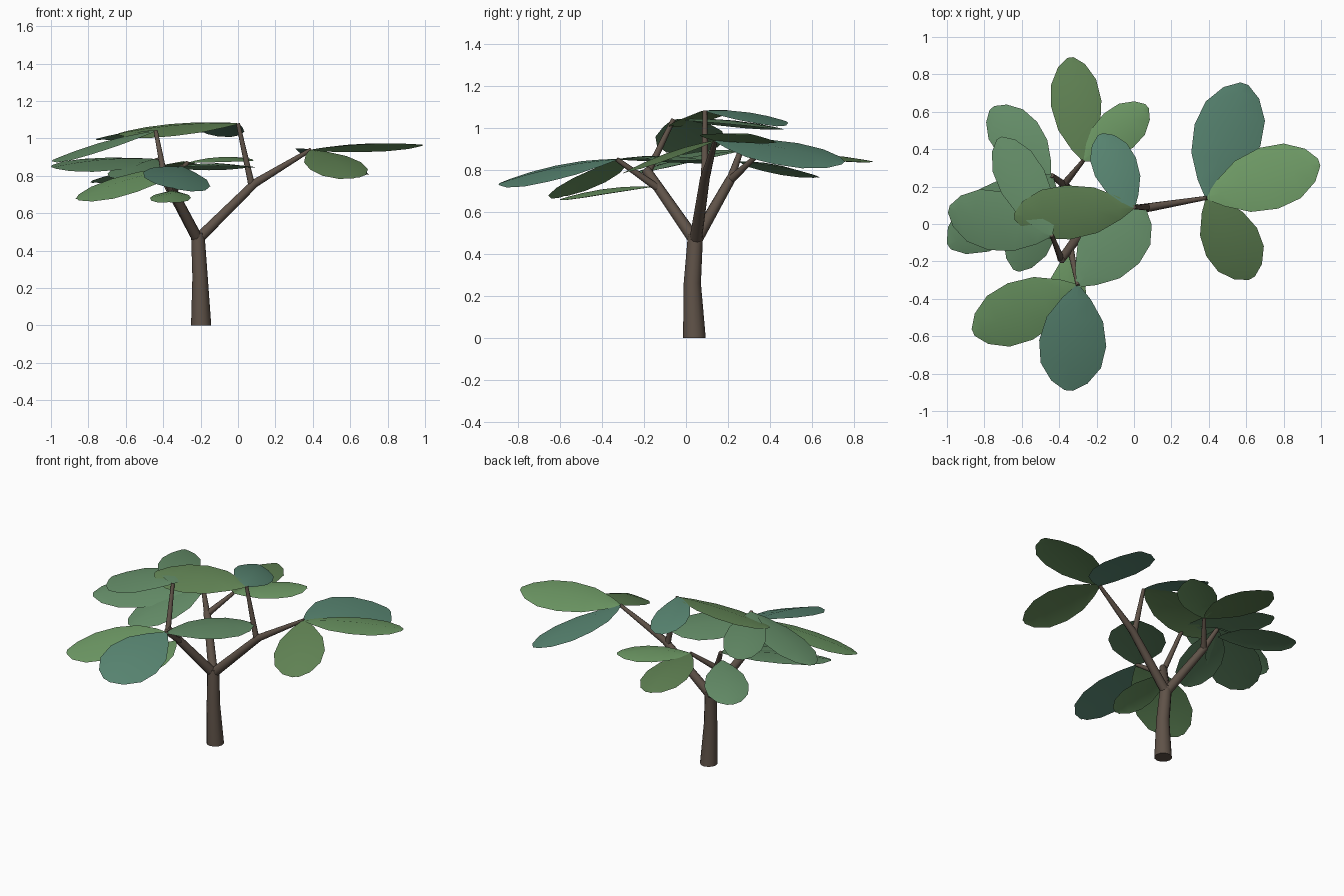
import bpy, bmesh
from mathutils import Vector

if "Cube" in bpy.data.objects:
    bpy.data.objects.remove(bpy.data.objects["Cube"])


def material(name, rgb):
    m = bpy.data.materials.new(name)
    m.diffuse_color = (*rgb, 1)
    m.use_nodes = True
    m.node_tree.nodes["Principled BSDF"].inputs["Base Color"].default_value = m.diffuse_color
    return m


BARK = material("bark", (0.115, 0.085, 0.065))
GREENS = {
    "light": material("light_leaf", (0.155, 0.32, 0.13)),
    "mid": material("mid_leaf", (0.13, 0.27, 0.14)),
    "teal": material("teal_leaf", (0.10, 0.24, 0.17)),
    "olive": material("olive_leaf", (0.12, 0.23, 0.09)),
}


def finish(name, bm, mat):
    me = bpy.data.meshes.new(name)
    bm.to_mesh(me)
    bm.free()
    ob = bpy.data.objects.new(name, me)
    bpy.context.collection.objects.link(ob)
    me.materials.append(mat)
    bpy.ops.object.select_all(action='DESELECT')
    ob.select_set(True)
    bpy.context.view_layer.objects.active = ob
    bpy.ops.object.shade_smooth_by_angle(angle=0.8)
    return ob


def tube(name, path, sides=10):
    """Tapered tube through (x, y, z, radius) points, capped at both ends."""
    bm = bmesh.new()
    pts = [Vector(p[:3]) for p in path]
    rings = []
    for i, p in enumerate(pts):
        d = pts[min(i + 1, len(pts) - 1)] - pts[max(i - 1, 0)]
        if i == 0 and p.z == 0:
            d = Vector((0, 0, 1))
        rot = Vector((0, 0, 1)).rotation_difference(d.normalized()).to_matrix().to_4x4()
        rot.translation = p
        ring = bmesh.ops.create_circle(bm, segments=sides, radius=path[i][3], matrix=rot)
        rings.append(ring["verts"])
    for a, b in zip(rings, rings[1:]):
        for i in range(sides):
            j = (i + 1) % sides
            bm.faces.new((a[i], a[j], b[j], b[i]))
    bm.faces.new(rings[0])
    bm.faces.new(rings[-1])
    bmesh.ops.recalc_face_normals(bm, faces=bm.faces)
    finish(name, bm, BARK)


# position along the leaf, half width fraction
PROFILE = [(0.0, 0.06), (0.12, 0.42), (0.32, 0.84), (0.55, 1.0),
           (0.76, 0.9), (0.92, 0.54), (1.0, 0.12)]


def leaf(name, base, tip, width, roll, tone):
    """Arched blade from base to tip; roll lifts its right-hand edge."""
    bm = bmesh.new()
    base, tip = Vector(base), Vector(tip)
    d = tip - base
    side = Vector((d.y, -d.x, 0)).normalized() * width / 2
    rows = []
    for t, w in PROFILE:
        c = base + d * t + Vector((0, 0, 0.08 * t * (1 - t)))
        lift = Vector((0, 0, roll * w))
        sag = Vector((0, 0, -0.025 * w))
        rows.append([bm.verts.new(c - side * w - lift + sag), bm.verts.new(c),
                     bm.verts.new(c + side * w + lift + sag)])
    for a, b in zip(rows, rows[1:]):
        for i in range(2):
            bm.faces.new((a[i], a[i + 1], b[i + 1], b[i]))
    finish(name, bm, GREENS[tone])


# trunk and branches
FORK = (-0.215, 0.045, 0.46)
tube("trunk", [(-0.197, 0.04, 0, 0.054), (-0.203, 0.03, 0.26, 0.041),
               (-0.215, 0.045, 0.49, 0.036)], 12)
RIGHT, RIGHT_TOP = (0.39, 0.14, 0.94), (0.0, 0.09, 1.08)
FRONT, FRONT_TOP = (-0.30, -0.33, 0.85), (-0.44, -0.06, 1.04)
BACK, BACK_LEFT = (-0.27, 0.34, 0.87), (-0.44, 0.26, 0.89)
tube("right_branch", [(*FORK, 0.03), (0.09, 0.09, 0.76, 0.023), (*RIGHT, 0.011)])
tube("right_upper_branch", [(0.075, 0.09, 0.74, 0.019), (*RIGHT_TOP, 0.011)])
tube("front_branch", [(*FORK, 0.03), (-0.39, -0.19, 0.80, 0.023)])
tube("front_upper_branch", [(-0.39, -0.185, 0.78, 0.018), (*FRONT_TOP, 0.011)])
tube("front_lower_branch", [(-0.34, -0.13, 0.71, 0.018), (*FRONT, 0.011)])
tube("back_branch", [(*FORK, 0.03), (-0.38, 0.215, 0.76, 0.023)])
tube("back_right_branch", [(-0.375, 0.21, 0.75, 0.02), (*BACK, 0.011)])
tube("back_left_branch", [(-0.375, 0.21, 0.75, 0.02), (*BACK_LEFT, 0.013)])

# leaves: base, tip, width, roll, tone
LEAVES = [
    (RIGHT, (0.99, 0.33, 0.965), 0.34, 0.022, "light"),
    (RIGHT, (0.59, 0.75, 0.835), 0.37, -0.05, "teal"),
    (RIGHT, (0.63, -0.29, 0.79), 0.31, -0.02, "olive"),
    (RIGHT_TOP, (-0.64, 0.04, 1.025), 0.29, 0.032, "olive"),
    (RIGHT_TOP, (-0.18, 0.48, 1.03), 0.24, -0.03, "teal"),
    (FRONT, (-0.35, -0.89, 0.735), 0.36, 0.038, "teal"),
    (FRONT, (-0.86, -0.58, 0.675), 0.33, 0.035, "light"),
    (FRONT, (0.05, 0.09, 0.845), 0.35, 0.01, "mid"),
    ((-0.35, -0.16, 0.72), (-0.37, -0.60, 0.66), 0.22, 0.0, "light"),
    (FRONT_TOP, (-0.99, 0.08, 0.885), 0.32, 0.035, "mid"),
    (FRONT_TOP, (-0.72, 0.46, 0.995), 0.26, 0.0, "mid"),
    (BACK, (-0.34, 0.89, 0.84), 0.27, 0.0, "olive"),
    (BACK, (0.07, 0.63, 0.89), 0.24, 0.0, "light"),
    ((-0.45, 0.26, 0.84), (-0.76, 0.62, 0.765), 0.27, 0.0, "mid"),
    (BACK_LEFT, (-0.99, -0.12, 0.845), 0.32, 0.03, "mid"),
    (BACK_LEFT, (-0.63, -0.25, 0.785), 0.27, 0.01, "mid"),
]
for i, (base, tip, width, roll, tone) in enumerate(LEAVES):
    leaf(f"leaf_{i + 1}", base, tip, width, roll, tone)
